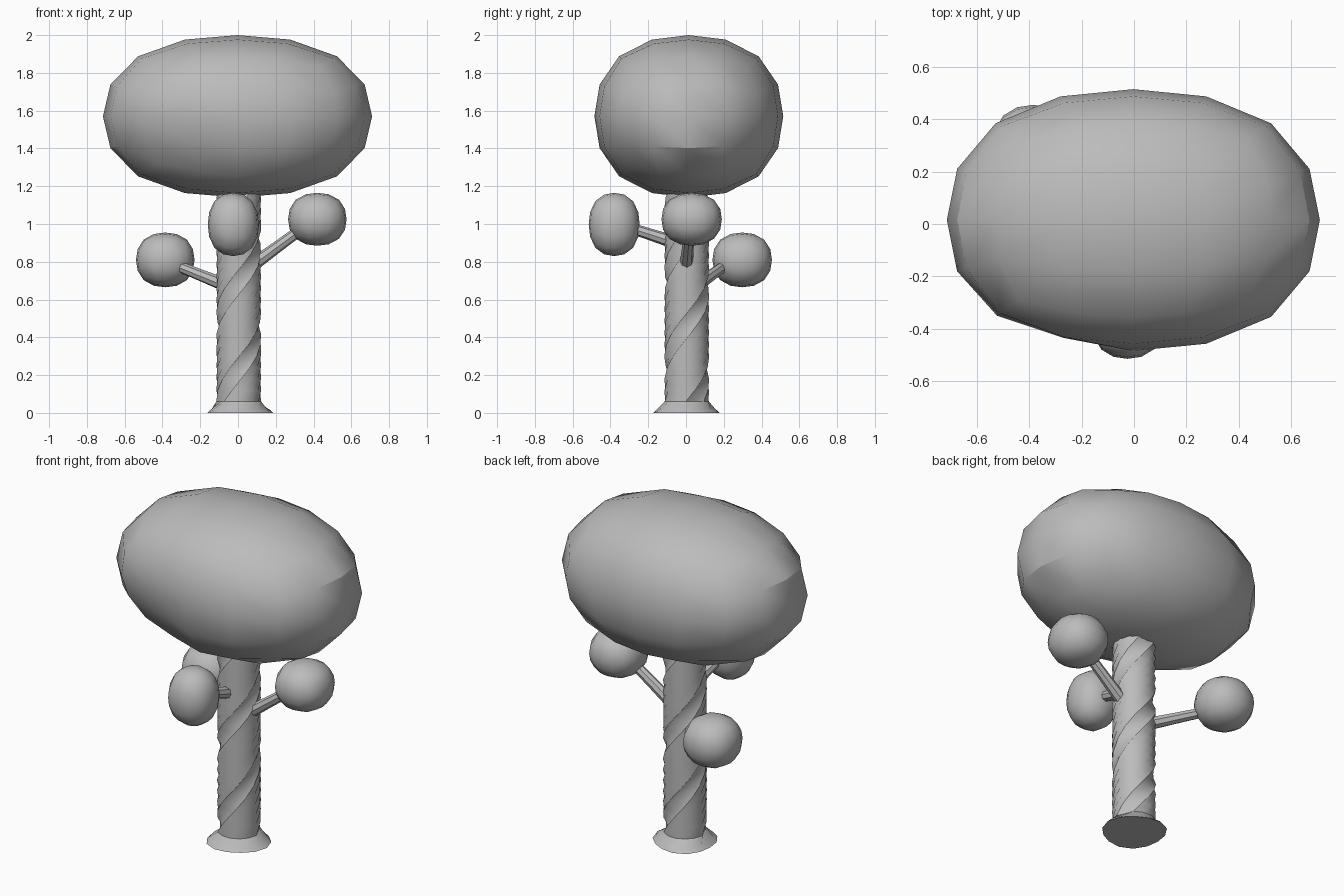
import bpy, bmesh, math
from mathutils import Vector

if "Cube" in bpy.data.objects:
    bpy.data.objects.remove(bpy.data.objects["Cube"], do_unlink=True)

grey = bpy.data.materials.new("plain_grey")
grey.use_nodes = True
grey.diffuse_color = (0.5, 0.5, 0.5, 1)
grey.node_tree.nodes["Principled BSDF"].inputs["Base Color"].default_value = grey.diffuse_color


def finish(name, bm, angle=30):
    bmesh.ops.recalc_face_normals(bm, faces=bm.faces[:])
    mesh = bpy.data.meshes.new(name)
    bm.to_mesh(mesh)
    bm.free()
    mesh.materials.append(grey)
    obj = bpy.data.objects.new(name, mesh)
    bpy.context.collection.objects.link(obj)
    bpy.ops.object.select_all(action='DESELECT')
    obj.select_set(True)
    bpy.context.view_layer.objects.active = obj
    bpy.ops.object.shade_smooth_by_angle(angle=math.radians(angle))
    return obj


def leaf_ball(name, low, high, dent=None):
    """Rounded cube of 4 x 4 faces a side, fitted to a box."""
    low, high = Vector(low), Vector(high)
    centre, half = (low + high) / 2, (high - low) / 2
    bm = bmesh.new()
    bmesh.ops.create_cube(bm, size=2)
    bmesh.ops.subdivide_edges(bm, edges=bm.edges[:], cuts=3, use_grid_fill=True)
    for v in bm.verts:
        # even angles across each side, then a slightly boxy sphere
        p = Vector([math.tan(c * math.pi / 4) for c in v.co]).normalized()
        p *= 1 + 0.09 * (1 - sum(c ** 4 for c in p))
        v.co = [centre[i] + max(-1, min(1, p[i])) * half[i] for i in range(3)]
        if dent:
            spot, reach, depth = dent
            d = (v.co - Vector(spot)).length
            if d < reach:
                v.co += (centre - v.co).normalized() * depth * (1 - d / reach)
    return finish(name, bm)


def loft(name, rings):
    bm = bmesh.new()
    loops = [[bm.verts.new(p) for p in ring] for ring in rings]
    n = len(loops[0])
    for a, b in zip(loops, loops[1:]):
        for i in range(n):
            j = (i + 1) % n
            bm.faces.new((a[i], a[j], b[j], b[i]))
    bm.faces.new(loops[0])
    bm.faces.new(loops[-1])
    return finish(name, bm, 35)


# Twisted trunk with two shallow spiral grooves and a flared foot
SIDES = 14
rings = []
heights = [0, 0.015, 0.06] + [0.06 + 0.06 * k for k in range(1, 20)]
for z in heights:
    ring = []
    for i in range(SIDES):
        a = math.tau * i / SIDES + z * 6.8
        r = 0.104 if i % 7 == 0 else 0.119
        if z < 0.05:
            r = (0.175 if z == 0 else 0.16) + 0.008 * math.cos(3 * a)
        ring.append((0.004 + r * math.cos(a), 0.004 + r * math.sin(a), z))
    rings.append(ring)
loft("trunk", rings)


# Branches as slim tapered rods
def branch(name, start, end, r0=0.036, r1=0.028):
    start, end = Vector(start), Vector(end)
    turn = (end - start).to_track_quat('Z', 'Y')
    rings = []
    for p, r in ((start, r0), ((start + end) / 2, 0.031), (end, r1)):
        rings.append([p + turn @ Vector((r * math.cos(k * math.tau / 8),
                                         r * math.sin(k * math.tau / 8), 0)) for k in range(8)])
    loft(name, rings)


branch("right_branch", (-0.05, 0.05, 0.67), (-0.35, 0.22, 0.79))
branch("left_branch", (0.06, 0.0, 0.77), (0.36, 0.02, 0.99))
branch("front_branch", (0.0, -0.05, 0.90), (-0.02, -0.33, 0.99))

# Leaf clusters
leaf_ball("right_leaf_cluster", (-0.54, 0.14, 0.665), (-0.23, 0.455, 0.955))
leaf_ball("left_leaf_cluster", (0.265, -0.13, 0.885), (0.575, 0.19, 1.165))
leaf_ball("front_leaf_cluster", (-0.16, -0.515, 0.83), (0.11, -0.245, 1.165))

# Crown with a shallow dent low on the right front
leaf_ball("crown", (-0.715, -0.485, 1.14), (0.71, 0.515, 2.0),
          dent=((-0.32, -0.38, 1.4), 0.3, 0.07))
